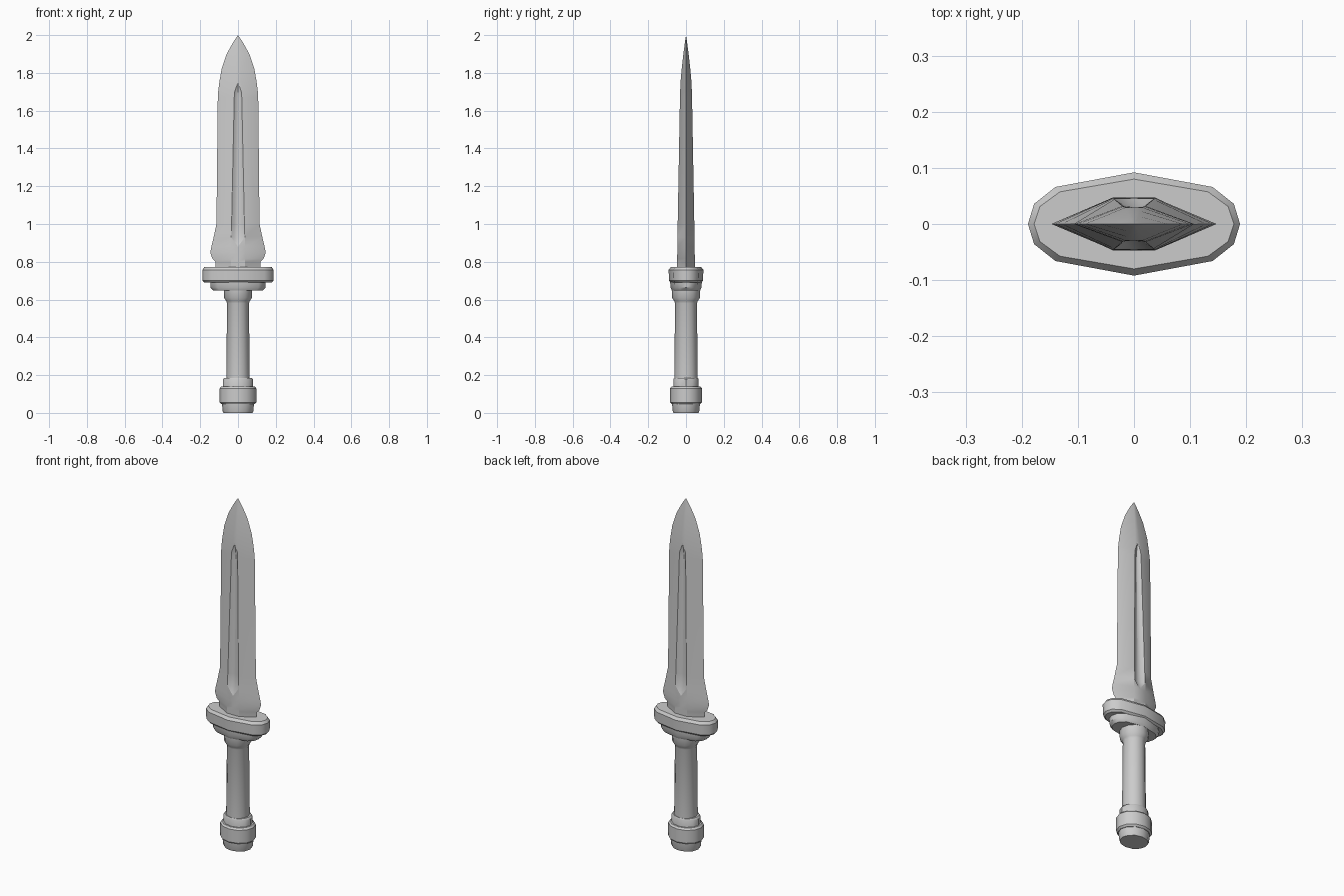
import bpy, bmesh, math


def loft(name, rings, angle=35):
    """Skin equal-length rings of 3D points, capping both ends."""
    bm = bmesh.new()
    vs = [[bm.verts.new(p) for p in r] for r in rings]
    n = len(vs[0])
    for a, b in zip(vs, vs[1:]):
        for i in range(n):
            j = (i + 1) % n
            bm.faces.new((a[i], a[j], b[j], b[i]))
    bm.faces.new(vs[0][::-1])
    bm.faces.new(vs[-1])
    bmesh.ops.remove_doubles(bm, verts=bm.verts[:], dist=0.0004)
    bmesh.ops.recalc_face_normals(bm, faces=bm.faces[:])
    me = bpy.data.meshes.new(name)
    bm.to_mesh(me)
    bm.free()
    ob = bpy.data.objects.new(name, me)
    bpy.context.collection.objects.link(ob)
    bpy.ops.object.select_all(action='DESELECT')
    ob.select_set(True)
    bpy.context.view_layer.objects.active = ob
    bpy.ops.object.shade_smooth_by_angle(angle=math.radians(angle))
    return ob


def mirrored(quarter):
    """Complete a quarter outline running from the +x axis to the +y axis."""
    half = quarter + [(-x, y) for x, y in quarter[-2::-1]]
    return half + [(x, -y) for x, y in half[-2:0:-1]]


def oval(rx, ry, z, n=12):
    return [(rx * math.cos(math.tau * i / n), ry * math.sin(math.tau * i / n), z)
            for i in range(n)]


def turned(name, profile):
    return loft(name, [oval(*p) for p in profile])


# Blade: height, half width, flat half width, half thickness, groove half width, groove depth
sections = [
    (0.76, 0.118, 0.038, 0.047, 0.000, 0),
    (0.80, 0.120, 0.038, 0.047, 0.000, 0),
    (0.815, 0.135, 0.038, 0.047, 0.000, 0),
    (0.85, 0.147, 0.038, 0.046, 0.000, 0),
    (0.88, 0.141, 0.038, 0.046, 0.000, 0),
    (0.93, 0.129, 0.037, 0.045, 0.036, 0.015),
    (1.00, 0.114, 0.035, 0.044, 0.034, 0.016),
    (1.67, 0.107, 0.021, 0.032, 0.020, 0.012),
    (1.70, 0.105, 0.020, 0.031, 0.018, 0.010),
    (1.75, 0.099, 0.016, 0.029, 0.000, 0),
    (1.82, 0.087, 0.012, 0.023, 0.000, 0),
    (1.90, 0.060, 0.008, 0.014, 0.000, 0),
    (1.96, 0.027, 0.004, 0.006, 0.000, 0),
    (2.00, 0.000, 0.000, 0.000, 0.000, 0),
]
loft("blade", [[(x, y, z) for x, y in mirrored(
    [(w, 0), (s, t), (g, t), (g * 0.5, t - d * 0.75), (0, t - d)])]
    for z, w, s, t, g, d in sections], 25)


# Guard and the smaller stepped plate beneath it
def guard_ring(rx, ry, z):
    q = [(1, 0), (0.942, 0.39), (0.741, 0.717), (0, 1)]
    return [(x * rx, y * ry, z) for x, y in mirrored(q)]


loft("guard", [guard_ring(*p) for p in [
    (0.178, 0.080, 0.69), (0.188, 0.090, 0.70),
    (0.189, 0.092, 0.757), (0.178, 0.080, 0.772)]])
loft("guard_plate", [guard_ring(*p) for p in [
    (0.130, 0.075, 0.648), (0.145, 0.082, 0.663), (0.147, 0.084, 0.695)]])

# Grip with a flared collar at the top
turned("grip", [
    (0.062, 0.062, 0.17), (0.058, 0.058, 0.58), (0.062, 0.062, 0.592),
    (0.074, 0.074, 0.61), (0.075, 0.075, 0.66)])

# Pommel: ring, wide band and end cap
turned("pommel_ring", [
    (0.080, 0.067, 0.12), (0.080, 0.067, 0.178), (0.073, 0.063, 0.186)])
turned("pommel_band", [
    (0.088, 0.076, 0.046), (0.097, 0.084, 0.056),
    (0.097, 0.084, 0.130), (0.088, 0.076, 0.140)])
turned("pommel_cap", [
    (0.077, 0.067, 0.0), (0.081, 0.070, 0.008), (0.085, 0.074, 0.05)])
